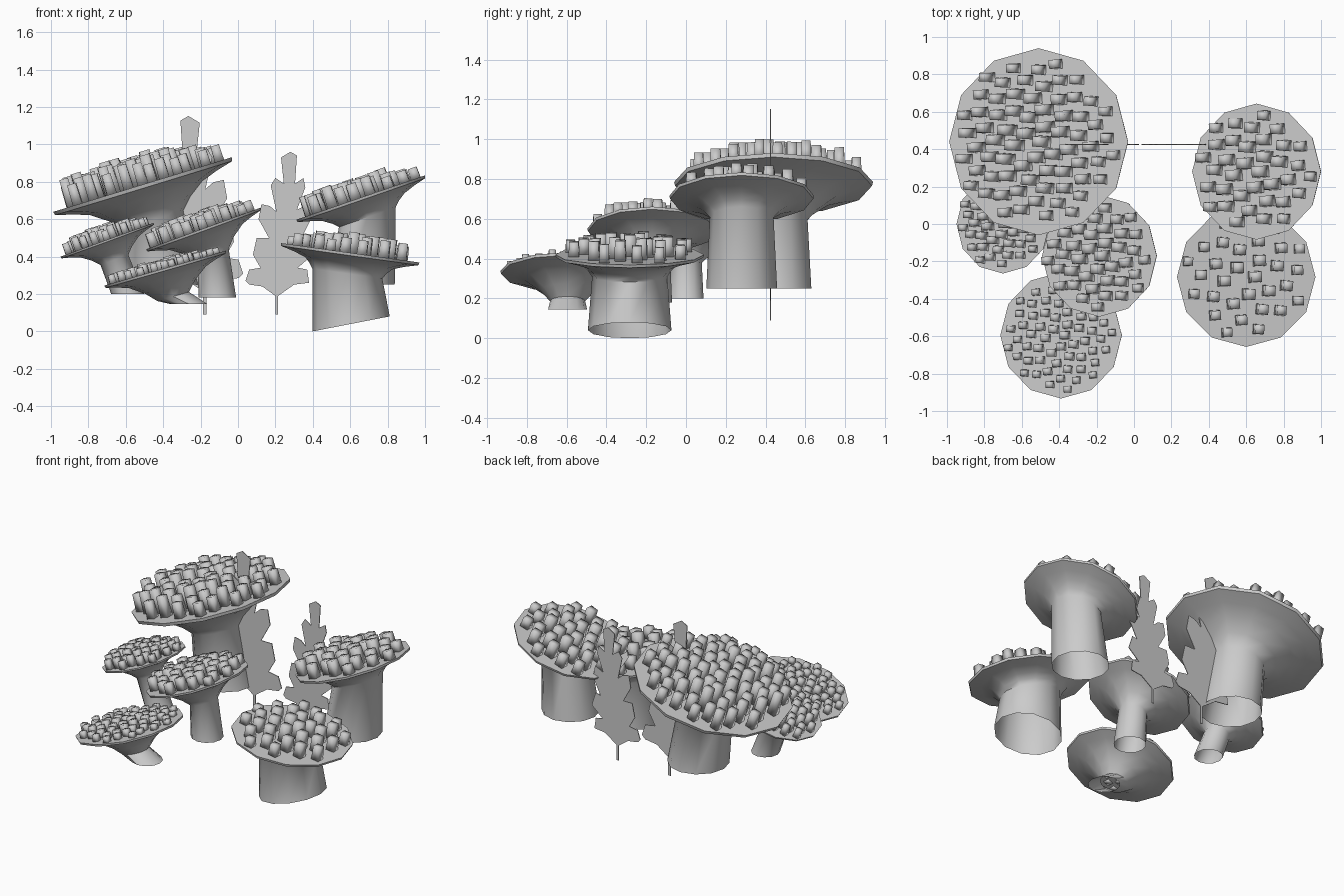
import bpy, bmesh, math, random
from mathutils import Matrix, Vector

if "Cube" in bpy.data.objects:
    bpy.data.objects.remove(bpy.data.objects["Cube"])

random.seed(4)
SIDES = 12


def finish(bm, name, angle=None):
    bmesh.ops.recalc_face_normals(bm, faces=bm.faces)
    mesh = bpy.data.meshes.new(name)
    bm.to_mesh(mesh)
    bm.free()
    ob = bpy.data.objects.new(name, mesh)
    bpy.context.collection.objects.link(ob)
    if angle is not None:
        bpy.ops.object.select_all(action='DESELECT')
        ob.select_set(True)
        bpy.context.view_layer.objects.active = ob
        bpy.ops.object.shade_smooth_by_angle(angle=math.radians(angle))
    return ob


def ring(bm, centre, radius, tilt):
    rot = Matrix.Rotation(-tilt, 3, 'Y')
    return [bm.verts.new(centre + rot @ Vector((radius * math.cos(a), radius * math.sin(a), 0)))
            for a in (2 * math.pi * i / SIDES for i in range(SIDES))]


def coral(name, top, radius, tilt, base, stem_r, base_tilt, count, size, height):
    tilt, base_tilt = math.radians(tilt), math.radians(base_tilt)
    top = Vector(top)
    base = Vector((base[0], top.y, base[1]))
    rot = Matrix.Rotation(-tilt, 3, 'Y')

    # stalk, open at the foot, flaring along the plate's axis into the tilted plate
    bm = bmesh.new()
    loops = [ring(bm, base, stem_r, base_tilt)]
    q = 0.9 * stem_r / radius
    neck = 0.27 + max(0.03, (0.48 - q) * 0.9)
    for f, depth in [(q, neck), (q + (0.63 - q) * 0.4, 0.15 + (neck - 0.15) * 0.5),
                     (0.63, 0.15), (0.8, 0.09), (0.99, 0.04), (1, 0)]:
        loops.append(ring(bm, top - rot @ Vector((0, 0, depth * radius)), f * radius, tilt))
    loops.append(ring(bm, top, radius * 0.7, tilt))
    for a, b in zip(loops, loops[1:]):
        for i in range(SIDES):
            j = (i + 1) % SIDES
            bm.faces.new((a[i], a[j], b[j], b[i]))
    bm.faces.new(loops[-1])
    finish(bm, name + "_plate", 50)

    # square polyps spread evenly over the plate, shortest at the raised edge
    bm = bmesh.new()
    place = Matrix.Translation(top) @ rot.to_4x4()
    uphill = 1 if tilt > 0 else -1
    for k in range(count):
        d = 0.88 * math.sqrt((k + 0.5) / count)
        a = k * math.pi * (3 - math.sqrt(5))
        x, y = d * math.cos(a), d * math.sin(a)
        h = height * (1.08 - 0.5 * d * d - 0.2 * x * uphill) * random.uniform(0.85, 1.12)
        s = size * (1.05 - 0.25 * d * d)
        m = (place @ Matrix.Translation((x * radius, y * radius, 0))
             @ Matrix.Rotation(random.uniform(-0.1, 0.1), 4, 'Z')
             @ Matrix.Translation((0, 0, h / 2 - 0.002))
             @ Matrix.Diagonal((s, s * 0.97, h + 0.004, 1)))
        box = bmesh.ops.create_cube(bm, size=1)['verts']
        for v in box:
            if v.co.z > 0:
                v.co.x *= 0.9
                v.co.y *= 0.9
        bmesh.ops.transform(bm, matrix=m, verts=box)
    finish(bm, name + "_polyps", 100)


# name, plate centre, radius, tilt, foot (x, z), stalk radius, foot tilt, polyp count, width, height
coral("large_coral", (-0.51, 0.44, 0.785), 0.50, 17, (-0.40, 0.25), 0.19, 0, 70, 0.060, 0.15)
coral("back_left_coral", (-0.70, 0.0, 0.49), 0.265, 20, (-0.59, 0.20), 0.088, 0, 44, 0.043, 0.075)
coral("middle_coral", (-0.185, -0.17, 0.55), 0.326, 20, (-0.11, 0.18), 0.10, 0, 40, 0.056, 0.095)
coral("front_left_coral", (-0.39, -0.595, 0.338), 0.338, 16, (-0.26, 0.145), 0.098, 0, 60, 0.043, 0.05)
coral("front_right_coral", (0.60, -0.283, 0.42), 0.374, -8, (0.605, 0.04), 0.21, math.degrees(math.radians(11)), 31, 0.060, 0.095)
coral("back_right_coral", (0.655, 0.28, 0.715), 0.364, 19, (0.66, 0.25), 0.178, 0, 36, 0.062, 0.11)

# lobed seaweed blade outline, drawn once as (x, z) and reused
BLADE = [(0.20, 0.09), (0.20, 0.19), (0.13, 0.24), (0.06, 0.25), (0.04, 0.27), (0.06, 0.33), (0.12, 0.34),
         (0.08, 0.41), (0.10, 0.50), (0.165, 0.50), (0.11, 0.60), (0.125, 0.68), (0.17, 0.67), (0.205, 0.64),
         (0.175, 0.78), (0.20, 0.82), (0.245, 0.79), (0.23, 0.93), (0.28, 0.96), (0.315, 0.94),
         (0.305, 0.79), (0.35, 0.82), (0.36, 0.77), (0.315, 0.65), (0.375, 0.68), (0.39, 0.60),
         (0.335, 0.49), (0.37, 0.50), (0.40, 0.41), (0.32, 0.34), (0.37, 0.33), (0.38, 0.26),
         (0.30, 0.25), (0.215, 0.19), (0.215, 0.09)]


def seaweed(name, foot_x, scale_x, scale_z):
    bm = bmesh.new()
    face = bm.faces.new([bm.verts.new((foot_x + scale_x * (x - 0.21), 0.423, 0.09 + scale_z * (z - 0.09)))
                         for x, z in BLADE])
    grown = bmesh.ops.extrude_face_region(bm, geom=[face])['geom']
    bmesh.ops.translate(bm, vec=(0, 0.005, 0), verts=[g for g in grown if isinstance(g, bmesh.types.BMVert)])
    finish(bm, name)


seaweed("right_seaweed", 0.21, 1, 1)
seaweed("left_seaweed", -0.18, -1.22, 1.22)
